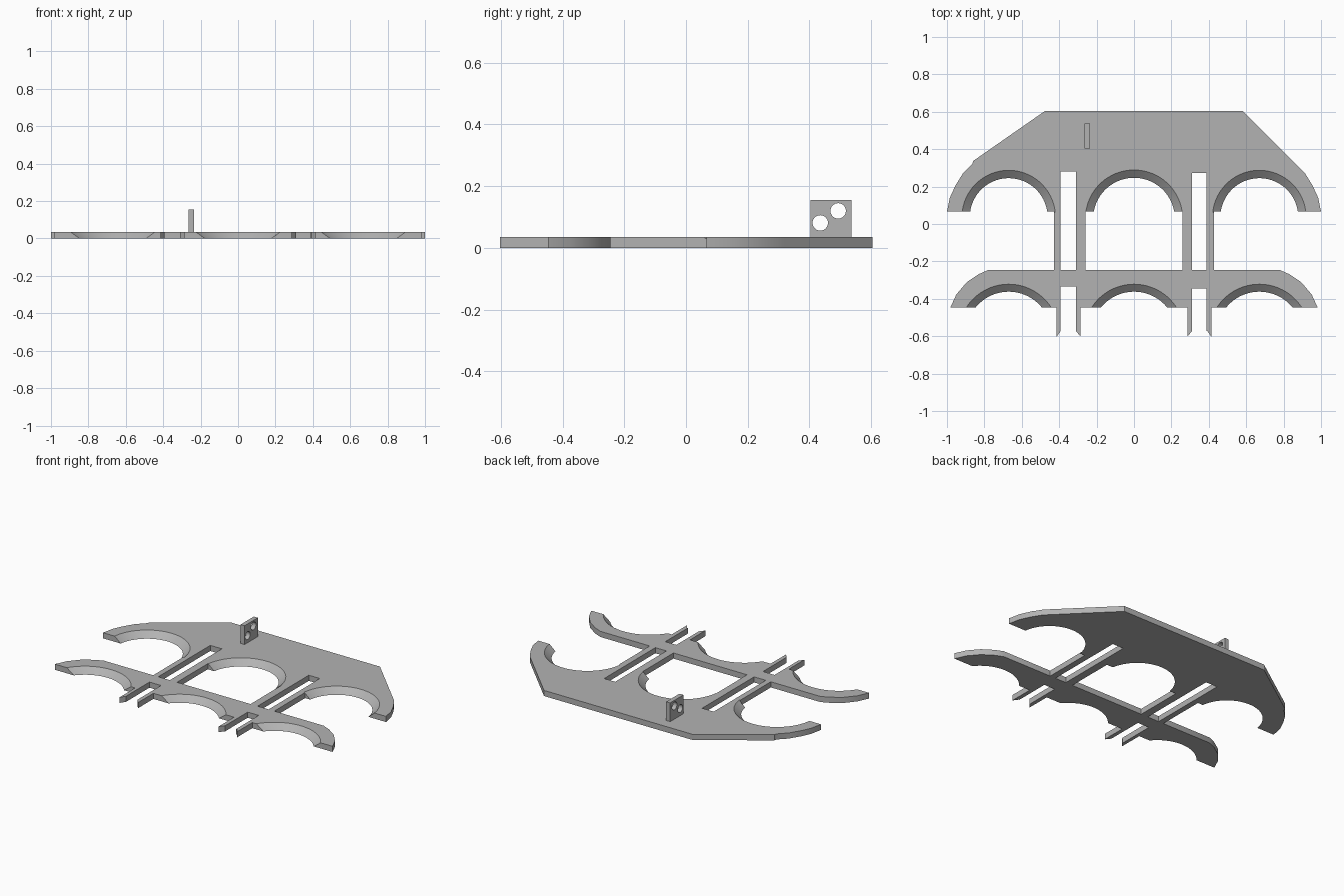
import bpy, bmesh, math

if "Cube" in bpy.data.objects:
    bpy.data.objects.remove(bpy.data.objects["Cube"])

THICK = 0.036
grey = bpy.data.materials.new("plain grey")
grey.use_nodes = True
grey.diffuse_color = (0.45, 0.45, 0.45, 1)
grey.node_tree.nodes["Principled BSDF"].inputs["Base Color"].default_value = grey.diffuse_color


def loft(name, lower, upper):
    """Closed solid between two matching rings of 3D points."""
    bm = bmesh.new()
    a = [bm.verts.new(p) for p in lower]
    b = [bm.verts.new(p) for p in upper]
    bm.faces.new(a[::-1])
    bm.faces.new(b)
    for i in range(len(a)):
        j = (i + 1) % len(a)
        bm.faces.new((a[i], a[j], b[j], b[i]))
    bmesh.ops.recalc_face_normals(bm, faces=bm.faces)
    mesh = bpy.data.meshes.new(name)
    bm.to_mesh(mesh)
    bm.free()
    mesh.materials.append(grey)
    obj = bpy.data.objects.new(name, mesh)
    bpy.context.collection.objects.link(obj)
    return obj


def prism(name, outline, z0, z1):
    return loft(name, [(x, y, z0) for x, y in outline], [(x, y, z1) for x, y in outline])


def box(name, x0, x1, y0, y1, z0, z1):
    return prism(name, [(x0, y0), (x1, y0), (x1, y1), (x0, y1)], z0, z1)


def slot(x0, x1, y0, y1):
    return box("cutter", x0, x1, y0, y1, -0.05, 0.1)


def cradle(cx, cy, r_top, r_low, chord, steps=40):
    """Cutter for a sloped arch: wide at the top face, narrow at the bottom."""
    rings = []
    for z in (-0.01, THICK + 0.01):
        r = r_low + (r_top - r_low) * z / THICK
        a0 = math.asin((chord - 0.004 - cy) / r)
        angles = [a0 + (math.pi - 2 * a0) * i / steps for i in range(steps + 1)]
        rings.append([(cx + r * math.cos(a), cy + r * math.sin(a), z) for a in angles])
    return loft("cutter", *rings)


def cut(obj, cutters):
    bpy.context.view_layer.objects.active = obj
    for c in cutters:
        mod = obj.modifiers.new("cut", "BOOLEAN")
        mod.operation, mod.solver, mod.object = "DIFFERENCE", "EXACT", c
        bpy.ops.object.modifier_apply(modifier=mod.name)
        bpy.data.objects.remove(c)


def smooth(obj):
    bpy.ops.object.select_all(action="DESELECT")
    obj.select_set(True)
    bpy.context.view_layer.objects.active = obj
    bpy.ops.object.shade_smooth_by_angle(angle=math.radians(30))


# Outline of one side: rear lobe, outer strut, front lobe, forked prongs
side = [(-0.865, 0.32), (-0.915, 0.27), (-0.955, 0.205), (-0.985, 0.14), (-1, 0.066),
        (-0.428, 0.066), (-0.428, -0.245), (-0.777, -0.245), (-0.83, -0.268),
        (-0.895, -0.312), (-0.95, -0.377), (-0.982, -0.447), (-0.414, -0.447),
        (-0.414, -0.603), (-0.392, -0.572), (-0.31, -0.572), (-0.285, -0.603),
        (-0.285, -0.447)]
rear_edge = [(0.58, 0.605), (-0.475, 0.605), (-0.86, 0.337)]
outline = side + [(-x, y) for x, y in reversed(side)] + rear_edge
plate = prism("holder_plate", outline, 0, THICK)

# Central window, strut slots and arched cradles
cutters = [slot(-0.26, 0.26, -0.245, 0.066),
           slot(-0.392, -0.31, -0.245, 0.28), slot(0.31, 0.388, -0.245, 0.272),
           slot(-0.392, -0.31, -0.7, -0.334), slot(0.31, 0.388, -0.7, -0.345)]
for cx in (-0.67, 0, 0.67):
    r, cy = (0.25, 0.037) if cx else (0.26, 0.029)
    cutters.append(cradle(cx, cy, r, r - 0.042, 0.066))
    cutters.append(cradle(cx, -0.592, 0.27, 0.23, -0.447))
cut(plate, cutters)
smooth(plate)

# Upright tab with two round holes
tab = box("upright_tab", -0.264, -0.236, 0.403, 0.537, THICK - 0.002, 0.156)
holes = []
for y, z in ((0.435, 0.081), (0.493, 0.12)):
    ring = [(y + 0.025 * math.cos(t * math.pi / 16), z + 0.025 * math.sin(t * math.pi / 16))
            for t in range(32)]
    holes.append(loft("cutter", [(-0.3, a, b) for a, b in ring], [(-0.2, a, b) for a, b in ring]))
cut(tab, holes)
smooth(tab)
